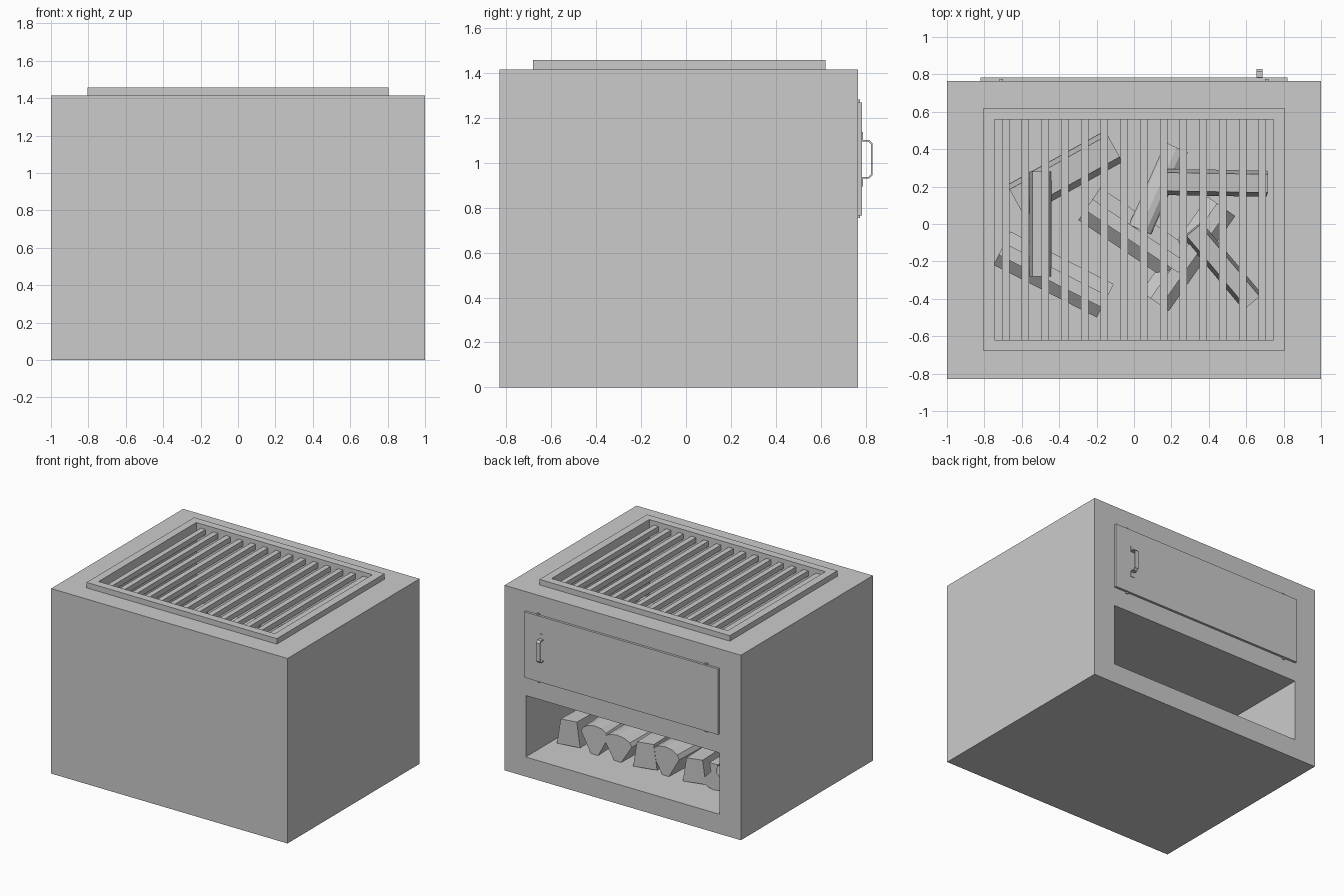
import bpy, bmesh
from math import radians, sin, cos, pi
from mathutils import Matrix, Vector

if "Cube" in bpy.data.objects:
    bpy.data.objects.remove(bpy.data.objects["Cube"])


def add_object(name, bm):
    bmesh.ops.recalc_face_normals(bm, faces=bm.faces)
    me = bpy.data.meshes.new(name)
    bm.to_mesh(me)
    bm.free()
    ob = bpy.data.objects.new(name, me)
    bpy.context.collection.objects.link(ob)
    return ob


def box(name, x, y, z):
    bm = bmesh.new()
    bmesh.ops.create_cube(bm, size=1)
    for v in bm.verts:
        v.co = [r[0] + (c + 0.5) * (r[1] - r[0]) for c, r in zip(v.co, (x, y, z))]
    return add_object(name, bm)


def prism(name, pts, length, mat):
    # profile in the local YZ plane, extruded along local X
    bm = bmesh.new()
    f = bm.faces.new([bm.verts.new((-length / 2, y, z)) for y, z in pts])
    ext = bmesh.ops.extrude_face_region(bm, geom=[f])
    moved = [v for v in ext["geom"] if isinstance(v, bmesh.types.BMVert)]
    bmesh.ops.translate(bm, verts=moved, vec=(length, 0, 0))
    bm.transform(mat)
    return add_object(name, bm)


def cut(ob, cutters):
    for c in cutters:
        m = ob.modifiers.new("cut", 'BOOLEAN')
        m.object, m.solver = c, 'EXACT'
    bpy.context.view_layer.update()
    me = bpy.data.meshes.new_from_object(
        ob.evaluated_get(bpy.context.evaluated_depsgraph_get()))
    ob.modifiers.clear()
    ob.data = me
    for c in cutters:
        bpy.data.objects.remove(c)


# brick body with firebox and wood store
body = box("body", (-1, 1), (-0.83, 0.765), (0, 1.415))
cut(body, [box("firebox_cutter", (-0.745, 0.745), (-0.62, 0.56), (0.75, 1.6)),
           box("store_cutter", (-0.82, 0.82), (-0.66, 0.9), (0.15, 0.62))])

# raised grill frame
frame = box("grill_frame", (-0.805, 0.805), (-0.68, 0.62), (1.415, 1.457))
cut(frame, [box("frame_cutter", (-0.745, 0.745), (-0.62, 0.56), (1.3, 1.6))])

# grill bars
for i in range(14):
    x = -0.686 + i * 0.1056
    box("grill_bar", (x - 0.02, x + 0.02), (-0.62, 0.56), (1.385, 1.425))

# door with hinge tabs
box("door", (-0.82, 0.82), (0.765, 0.783), (0.765, 1.268))
for x in (-0.71, 0.71):
    for z in (0.763, 1.27):
        box("door_tab", (x - 0.01, x + 0.01), (0.76, 0.774), (z - 0.01, z + 0.01))

# door handle: bent strip on two plates
outer = [(0.78, 0.93), (0.815, 0.93), (0.83, 0.945), (0.83, 1.085), (0.815, 1.1), (0.78, 1.1)]
inner = [(0.78, 1.093), (0.812, 1.093), (0.823, 1.082), (0.823, 0.948), (0.812, 0.937), (0.78, 0.937)]
prism("door_handle", outer + inner, 0.032, Matrix.Translation((0.672, 0, 0)))
for z in (0.915, 1.115):
    box("handle_plate", (0.656, 0.688), (0.78, 0.787), (z - 0.022, z + 0.022))


# split log profiles, resting on z = 0
def wedge(w, h, up):
    arc = [(w / 2 * cos(t), 0.3 * h * sin(t)) for t in (pi * k / 6 for k in range(7))]
    if up:   # rounded bark on top, narrow edge below
        return [(-0.03, 0), (0.03, 0)] + [(y, 0.7 * h + z) for y, z in arc]
    return [(-0.04, h), (0.03, h)] + [(-y, 0.3 * h - z) for y, z in reversed(arc)][::-1]


def block(w, h):
    return [(-w / 2, 0), (w / 2, 0.02), (w * 0.36, h), (-w * 0.34, h * 0.93)]


def log(name, kind, w, h, length, loc, yaw, pitch=0):
    pts = block(w, h) if kind == 0 else wedge(w, h, kind == 1)
    mat = (Matrix.Translation(loc) @ Matrix.Rotation(radians(yaw), 4, 'Z')
           @ Matrix.Rotation(radians(pitch), 4, 'Y'))
    ob = prism(name, pts, length, mat)
    for p in ob.data.polygons:
        p.use_smooth = False


# burning logs: kind, width, height, length, x, y, z, yaw, pitch
for k, w, h, l, x, y, z, yaw, pitch in [
        (0, 0.19, 0.17, 0.60, -0.37, 0.27, 0.75, 29, 0),
        (0, 0.12, 0.12, 0.56, -0.50, 0.00, 0.90, 90, 0),
        (2, 0.20, 0.17, 0.62, -0.43, -0.27, 0.75, -27, 0),
        (2, 0.21, 0.18, 0.60, 0.01, -0.06, 0.75, -34, 0),
        (0, 0.14, 0.14, 0.54, 0.44, 0.22, 0.88, -1, 3),
        (1, 0.13, 0.15, 0.48, 0.13, 0.19, 0.75, 66, 0),
        (2, 0.18, 0.16, 0.62, 0.29, -0.16, 0.75, 55, 0),
        (0, 0.13, 0.13, 0.50, 0.47, -0.22, 0.87, -50, 4)]:
    log("fire_log", k, w, h, l, (x, y, z), yaw, pitch)

# stored logs: kind, width, height, x, yaw
for k, w, h, x, yaw in [(0, 0.20, 0.21, 0.66, 88), (1, 0.22, 0.22, 0.47, 93),
                        (1, 0.24, 0.20, 0.25, 89), (0, 0.20, 0.21, 0.03, 91),
                        (1, 0.24, 0.22, -0.16, 88), (0, 0.19, 0.20, -0.38, 92),
                        (2, 0.19, 0.20, -0.56, 90), (0, 0.14, 0.17, -0.71, 90)]:
    log("stored_log", k, w, h, 0.7, (x, 0.11, 0.15), yaw)
